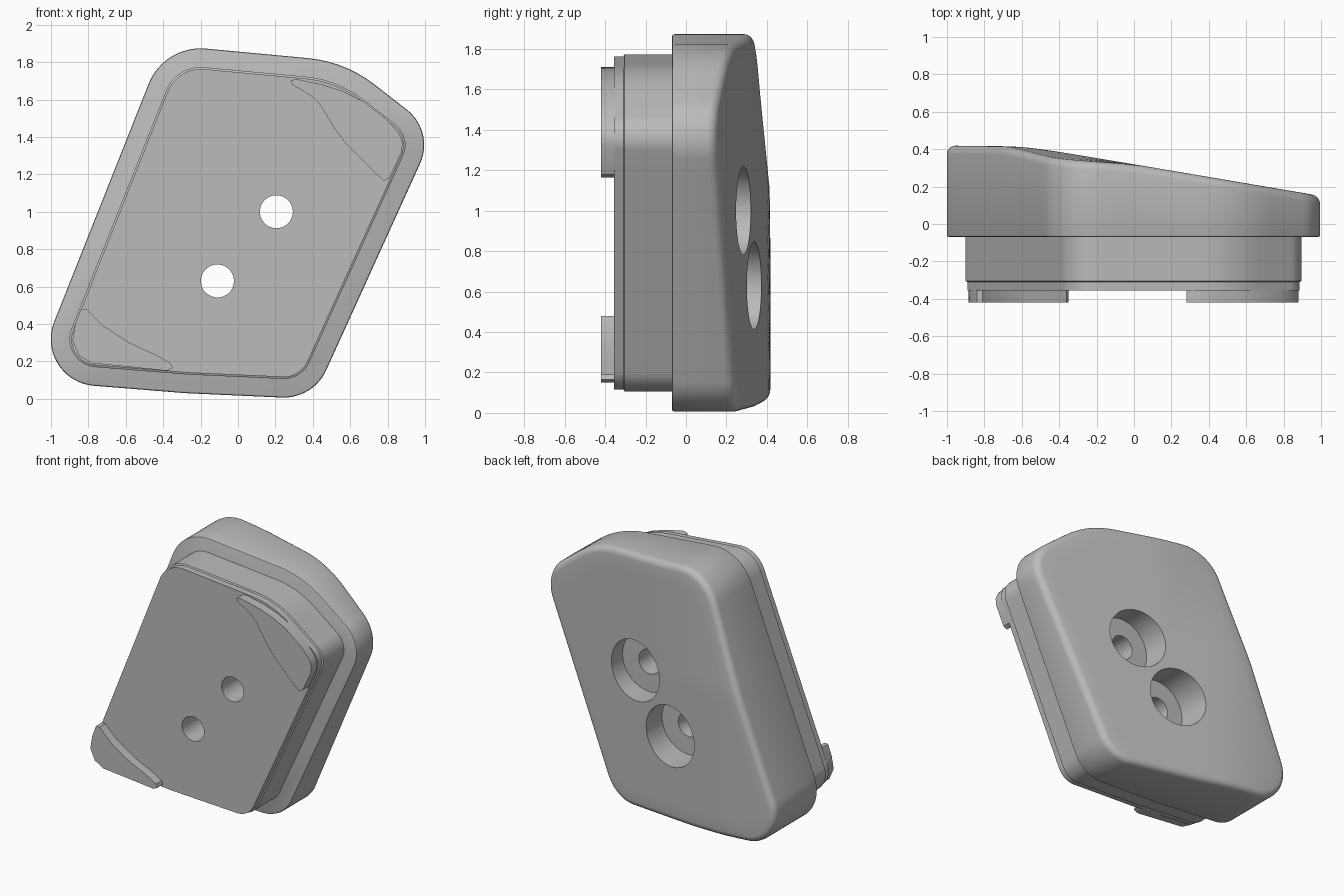
import bpy, bmesh, math
from mathutils import Vector

cube = bpy.data.objects.get("Cube")
if cube:
    bpy.data.objects.remove(cube, do_unlink=True)

grey = bpy.data.materials.new("plain_grey")
grey.use_nodes = True
grey.diffuse_color = (0.5, 0.5, 0.5, 1)
grey.node_tree.nodes["Principled BSDF"].inputs["Base Color"].default_value = (0.5, 0.5, 0.5, 1)

# Corners of the slanted outline, clockwise: x, z, radius
CORNERS = [(-0.395, 1.893, 0.30), (0.572, 1.803, 0.68), (1.052, 1.43, 0.24),
           (0.402, -0.001, 0.25), (-0.28, 0.03, 1.0), (-1.108, 0.097, 0.25)]


def outline(inset=0.0):
    """Rounded polygon, moved inwards by inset, with straights subdivided."""
    arcs = []
    for i, (x, z, r) in enumerate(CORNERS):
        p = Vector((x, z))
        a = (p - Vector(CORNERS[i - 1][:2])).normalized()
        b = (Vector(CORNERS[(i + 1) % len(CORNERS)][:2]) - p).normalized()
        turn = a.angle(b)
        n = Vector((a.y, -a.x))
        centre = p - a * (r * math.tan(turn / 2)) + n * r
        steps = max(3, round(turn / math.radians(5)))
        for k in range(steps + 1):
            t = turn * k / steps
            d = -n * math.cos(t) + a * math.sin(t)
            arcs.append((centre + d * r, centre + d * (r - inset)))
    pts = []
    for i, (full, q) in enumerate(arcs):
        full2, q2 = arcs[(i + 1) % len(arcs)]
        cuts = max(1, round((full2 - full).length / 0.1))
        pts += [q.lerp(q2, k / cuts) for k in range(cuts)]
    return pts


def rear(x, z):
    """Sloping back surface: a ramp in x that levels off on one side."""
    ramp, top = 0.32 - 0.17 * x, 0.42
    level = 0.5 * (ramp + top - math.sqrt((ramp - top) ** 2 + 0.0004))
    return level - 0.13 * max(0, z - 1.1) * max(0, -x)


def make(name, rings):
    """Skin closed rings of 3D points and cap both ends."""
    bm = bmesh.new()
    loops = [[bm.verts.new(p) for p in ring] for ring in rings]
    n = len(loops[0])
    for lo, hi in zip(loops, loops[1:]):
        for i in range(n):
            bm.faces.new((lo[i], lo[(i + 1) % n], hi[(i + 1) % n], hi[i]))
    bm.faces.new(loops[0])
    bm.faces.new(loops[-1])
    bmesh.ops.recalc_face_normals(bm, faces=bm.faces)
    mesh = bpy.data.meshes.new(name)
    bm.to_mesh(mesh)
    bm.free()
    mesh.materials.append(grey)
    ob = bpy.data.objects.new(name, mesh)
    bpy.context.collection.objects.link(ob)
    return ob


def flat(points, y):
    return [(p[0], y, p[1]) for p in points]


def circle(x, z, r, n=64):
    return [(x + r * math.cos(math.tau * i / n), z + r * math.sin(math.tau * i / n)) for i in range(n)]


def activate(ob):
    bpy.ops.object.select_all(action="DESELECT")
    ob.select_set(True)
    bpy.context.view_layer.objects.active = ob


def cut(ob, cutter):
    mod = ob.modifiers.new("hole", "BOOLEAN")
    mod.operation, mod.solver, mod.object = "DIFFERENCE", "EXACT", cutter
    activate(ob)
    bpy.ops.object.modifier_apply(modifier=mod.name)


# Wide rear body with a rounded rim and sloping back
rings = [flat(outline(0.012), -0.07), flat(outline(0.003), -0.066), flat(outline(), -0.057)]
FILLET = 0.045
for step in range(6):
    a = math.pi / 2 * step / 5
    ring = outline(FILLET * (1 - math.cos(a)))
    rings.append([(p.x, rear(p.x, p.y) - FILLET * (1 - math.sin(a)), p.y) for p in ring])
middle = Vector((0, 0.93))
for scale in (0.9, 0.8, 0.7, 0.6, 0.5, 0.4, 0.3, 0.2, 0.1, 0.02):
    inner = [middle.lerp(p, scale) for p in outline(FILLET)]
    rings.append([(p.x, rear(p.x, p.y), p.y) for p in inner])
body = make("rear_body", rings)

# Narrower front plug with a fine step near its face
plug = make("front_plug", [flat(outline(0.11), -0.355), flat(outline(0.11), -0.31),
                           flat(outline(0.1), -0.305), flat(outline(0.1), -0.07)])

# Two through holes, each with a wide recess from the back
for x, z in ((0.205, 1.0), (-0.11, 0.63)):
    bore = make("bore_cutter", [flat(circle(x, z, 0.088), y) for y in (-0.6, 0.6)])
    recess = make("recess_cutter", [flat(circle(x, z, 0.217), y) for y in (0.12, 0.6)])
    cut(plug, bore)
    cut(body, bore)
    cut(body, recess)
    for helper in (bore, recess):
        bpy.data.objects.remove(helper, do_unlink=True)

# Raised corner pads on the front
UPPER = [(0.28, 1.70), (0.31, 1.71), (0.45, 1.68), (0.56, 1.645), (0.67, 1.59), (0.80, 1.49),
         (0.86, 1.42), (0.88, 1.37), (0.875, 1.32), (0.81, 1.18), (0.78, 1.165), (0.72, 1.22),
         (0.58, 1.36), (0.52, 1.44), (0.44, 1.57), (0.39, 1.62), (0.29, 1.68)]
LOWER = [(-0.84, 0.48), (-0.81, 0.48), (-0.72, 0.39), (-0.58, 0.30), (-0.43, 0.23),
         (-0.36, 0.19), (-0.35, 0.165), (-0.38, 0.15), (-0.78, 0.19), (-0.85, 0.23),
         (-0.885, 0.31), (-0.87, 0.40)]
pads = [make(name, [flat(pts, y) for y in (-0.42, -0.35)])
        for name, pts in (("upper_left_pad", UPPER), ("lower_right_pad", LOWER))]

for ob in [body, plug] + pads:
    activate(ob)
    bpy.ops.object.shade_smooth_by_angle(angle=math.radians(35))
